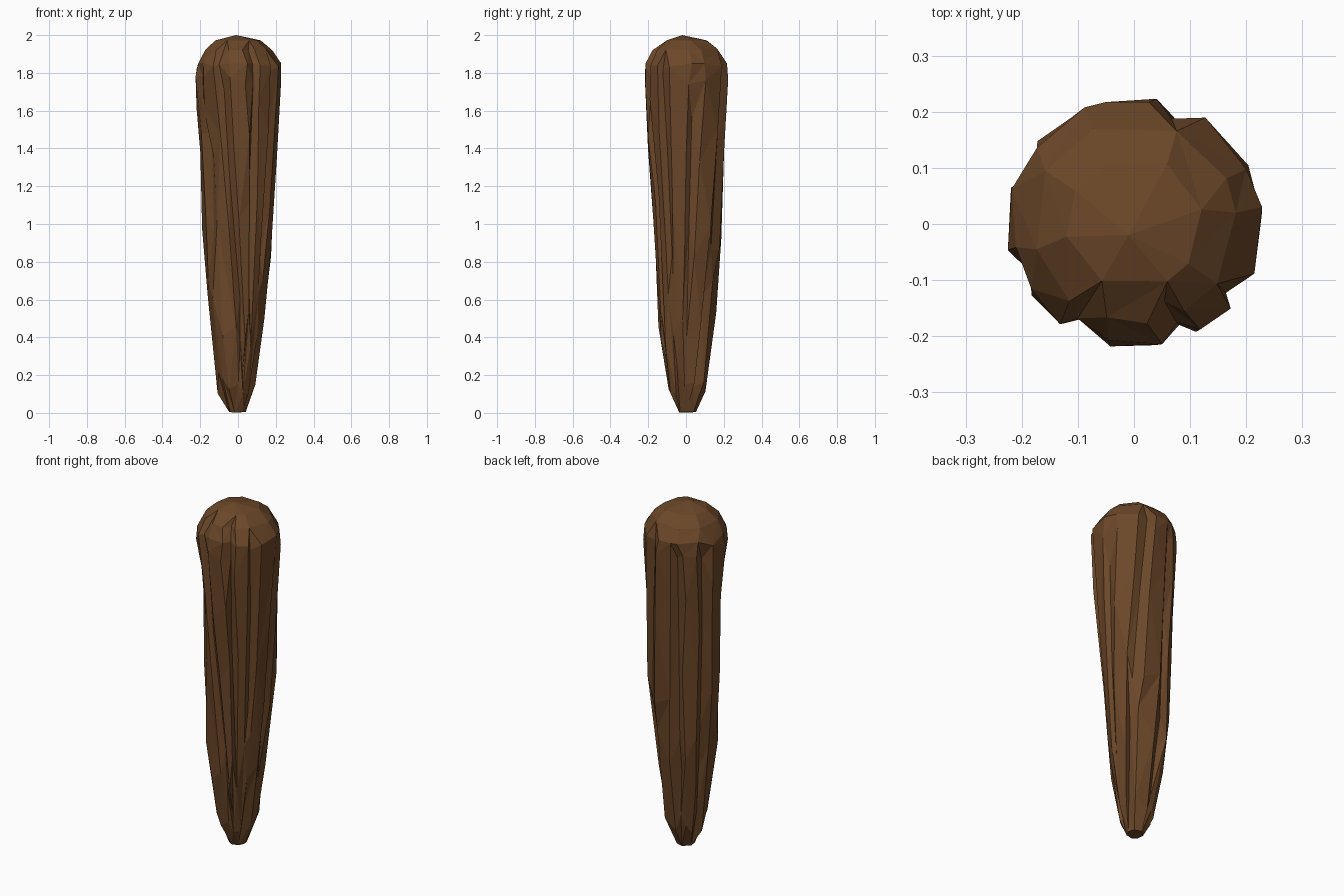
import bpy, bmesh, math, random

if "Cube" in bpy.data.objects:
    bpy.data.objects.remove(bpy.data.objects["Cube"])
random.seed(4)

# cross-section per level: z, then radius at 0, 45, 90 ... 315 degrees
LEVELS = [
    (0.005, .040, .050, .055, .050, .050, .045, .035, .040),
    (0.17, .090, .110, .100, .100, .105, .112, .090, .078),
    (0.43, .135, .137, .143, .160, .135, .142, .140, .118),
    (0.65, .150, .160, .165, .185, .170, .166, .152, .142),
    (0.88, .172, .203, .187, .190, .182, .176, .165, .153),
    (1.15, .188, .214, .192, .200, .192, .172, .180, .177),
    (1.42, .203, .215, .201, .206, .203, .172, .208, .200),
    (1.64, .220, .225, .211, .216, .224, .196, .217, .216),
    (1.78, .227, .232, .218, .224, .230, .217, .220, .226),
    (1.85, .222, .226, .218, .218, .216, .214, .213, .218),
    (1.92, .178, .184, .178, .178, .178, .174, .174, .176),
    (1.972, .122, .122, .118, .118, .122, .118, .115, .118)]

# bark grooves: angle, depth, lowest z, highest z, sideways drift per unit of z
GROOVES = [
    (243, .026, .35, 1.93, 26), (293, .028, .60, 1.93, 4),
    (325, .024, .70, 1.90, 0), (12, .018, .30, 1.70, -8),
    (70, .026, .10, 1.86, -24), (112, .028, .35, 1.80, 0),
    (150, .030, .40, 1.83, 4), (205, .018, .70, 1.80, 12)]


def column_set():
    """Each groove column is followed by two ridge columns."""
    cols = []
    gs = sorted(GROOVES)
    for i, g in enumerate(gs):
        nxt = gs[(i + 1) % len(gs)]
        gap = (nxt[0] - g[0]) % 360
        for f in (0, .27, .76):
            drift = g[4] * (1 - f) + nxt[4] * f
            cols.append((g[0] + gap * f, drift, g if f == 0 else None))
    return cols


def radius(level, angle):
    """Blend between the eight measured directions."""
    t = (angle % 360) / 45
    i = int(t) % 8
    f = t - int(t)
    return level[1 + i] * (1 - f) + level[1 + (i + 1) % 8] * f


def point(level, col):
    z = level[0]
    angle, drift, groove = col
    angle += drift * (1.8 - z) + random.uniform(-3, 3)
    a = math.radians(angle)
    r = radius(level, angle) * 1.01
    if z < 1.95:
        r *= 1 + random.uniform(-.02, .025)
    if groove and groove[2] <= z <= groove[3]:
        r -= groove[1]
    dz = 0 if z < .1 or z > 1.75 else random.uniform(-.07, .07)
    return (r * math.cos(a), r * math.sin(a), z + dz)


# tapered wooden club body
bm = bmesh.new()
cols = column_set()
n = len(cols)
rings = [[bm.verts.new(point(lv, c)) for c in cols] for lv in LEVELS]
for lo, hi in zip(rings, rings[1:]):
    for i in range(n):
        j = (i + 1) % n
        if random.random() < .5:
            tris = (lo[i], lo[j], hi[j]), (lo[i], hi[j], hi[i])
        else:
            tris = (lo[i], lo[j], hi[i]), (lo[j], hi[j], hi[i])
        for t in tris:
            bm.faces.new(t)

# rounded crown and small flat foot
tip = bm.verts.new((-.01, -.02, 2.0))
foot = bm.verts.new((0, 0, 0))
for i in range(n):
    j = (i + 1) % n
    bm.faces.new((rings[-1][i], rings[-1][j], tip))
    bm.faces.new((rings[0][j], rings[0][i], foot))

# merge crowded points at the narrow ends into larger chips
bmesh.ops.remove_doubles(bm, verts=rings[0] + rings[1], dist=.024)
bmesh.ops.remove_doubles(bm, verts=rings[-1], dist=.06)
bmesh.ops.recalc_face_normals(bm, faces=bm.faces)

mesh = bpy.data.meshes.new("wooden_club")
bm.to_mesh(mesh)
bm.free()
club = bpy.data.objects.new("wooden_club", mesh)
bpy.context.collection.objects.link(club)

# reduce to large irregular carved facets
facets = club.modifiers.new("carved_facets", 'DECIMATE')
facets.ratio = .6

wood = bpy.data.materials.new("brown_wood")
wood.diffuse_color = (.15, .064, .022, 1)
wood.use_nodes = True
wood.node_tree.nodes["Principled BSDF"].inputs["Base Color"].default_value = wood.diffuse_color
mesh.materials.append(wood)
